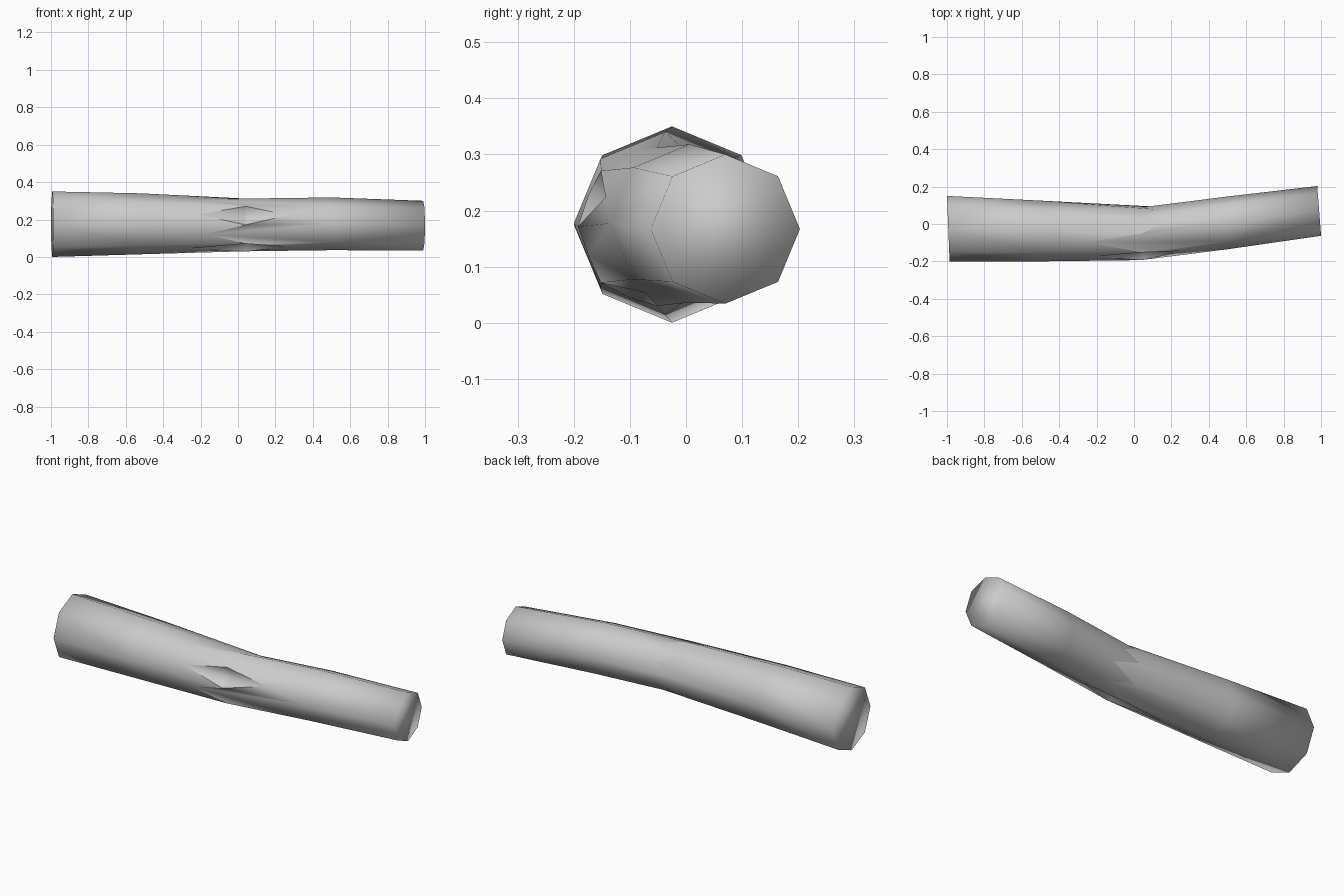
import bpy
import bmesh
import math

cube = bpy.data.objects.get("Cube")
if cube:
    bpy.data.objects.remove(cube, do_unlink=True)

SIDES = 8
# Cross-sections: x, centre y, centre z, radius, tilt (x shift per unit of y)
BIG_END = (-0.993, -0.025, 0.175, 0.175, -0.04)
BIG_MID = (-0.52, -0.037, 0.177, 0.163, 0)
JOINT = (0.04, -0.052, 0.171, 0.141, 0)
SMALL_MID = (0.5, 0.006, 0.177, 0.141, 0)
SMALL_END = (0.99, 0.07, 0.167, 0.133, -0.077)

# Splinter line on each side; two sides are chipped open between the halves
LEFT_TIPS = [0.12, 0.17, -0.25, -0.21, -0.17, -0.27, 0.19, 0.20]
CHIPS = {3: 0.27, 5: 0.27}
RIGHT_TIPS = [CHIPS.get(i, t) for i, t in enumerate(LEFT_TIPS)]

wood = bpy.data.materials.new("plain_grey")
wood.use_nodes = True
grey = (0.6, 0.6, 0.6, 1)
wood.diffuse_color = grey
wood.node_tree.nodes["Principled BSDF"].inputs["Base Color"].default_value = grey


def corner(section, i, scale=1.0):
    x, cy, cz, r, tilt = section
    a = 2 * math.pi * i / SIDES
    dy = r * scale * math.cos(a)
    return (x + tilt * dy, cy + dy, cz + r * scale * math.sin(a))


def splinter_point(x, i):
    """Point on the middle of side i, on the bent surface at x."""
    other = BIG_MID if x < JOINT[0] else SMALL_MID
    t = (x - JOINT[0]) / (other[0] - JOINT[0])
    section = [a + (b - a) * t for a, b in zip(JOINT, other)]
    return corner(section, i + 0.5, math.cos(math.pi / SIDES))


def half_branch(name, end, mid, tips):
    bm = bmesh.new()
    cap, ring, joint = [[bm.verts.new(corner(s, i)) for i in range(SIDES)]
                        for s in (end, mid, JOINT)]
    bm.faces.new(cap)
    for i in range(SIDES):
        j = (i + 1) % SIDES
        tip = bm.verts.new(splinter_point(tips[i], i))
        bm.faces.new((cap[i], cap[j], ring[j], ring[i]))
        bm.faces.new((ring[i], ring[j], tip))
        bm.faces.new((ring[i], tip, joint[i]))
        bm.faces.new((ring[j], joint[j], tip))
        # Sunken floor of each chip, with its own vertices for a crisp rim
        if i in CHIPS:
            floor = [bm.verts.new(v.co) for v in (joint[i], tip, joint[j])]
            core = bm.verts.new(corner(JOINT, i + 0.5, 0.5))
            bm.faces.new((floor[0], floor[1], core))
            bm.faces.new((floor[1], floor[2], core))
    bmesh.ops.recalc_face_normals(bm, faces=bm.faces)
    for f in bm.faces:
        f.smooth = True
    # Chip floors face the opening between the halves
    toward = 1 if end[0] < 0 else -1
    for f in bm.faces:
        if any((v.co - JOINT_CORES[k]).length < 1e-4 for v in f.verts for k in CHIPS):
            f.normal_update()
            if f.normal.x * toward < 0:
                f.normal_flip()
    mesh = bpy.data.meshes.new(name)
    bm.to_mesh(mesh)
    bm.free()
    mesh.materials.append(wood)
    obj = bpy.data.objects.new(name, mesh)
    bpy.context.collection.objects.link(obj)


from mathutils import Vector
JOINT_CORES = {k: Vector(corner(JOINT, k + 0.5, 0.5)) for k in CHIPS}

half_branch("thick_branch_half", BIG_END, BIG_MID, LEFT_TIPS)
half_branch("thin_branch_half", SMALL_END, SMALL_MID, RIGHT_TIPS)
